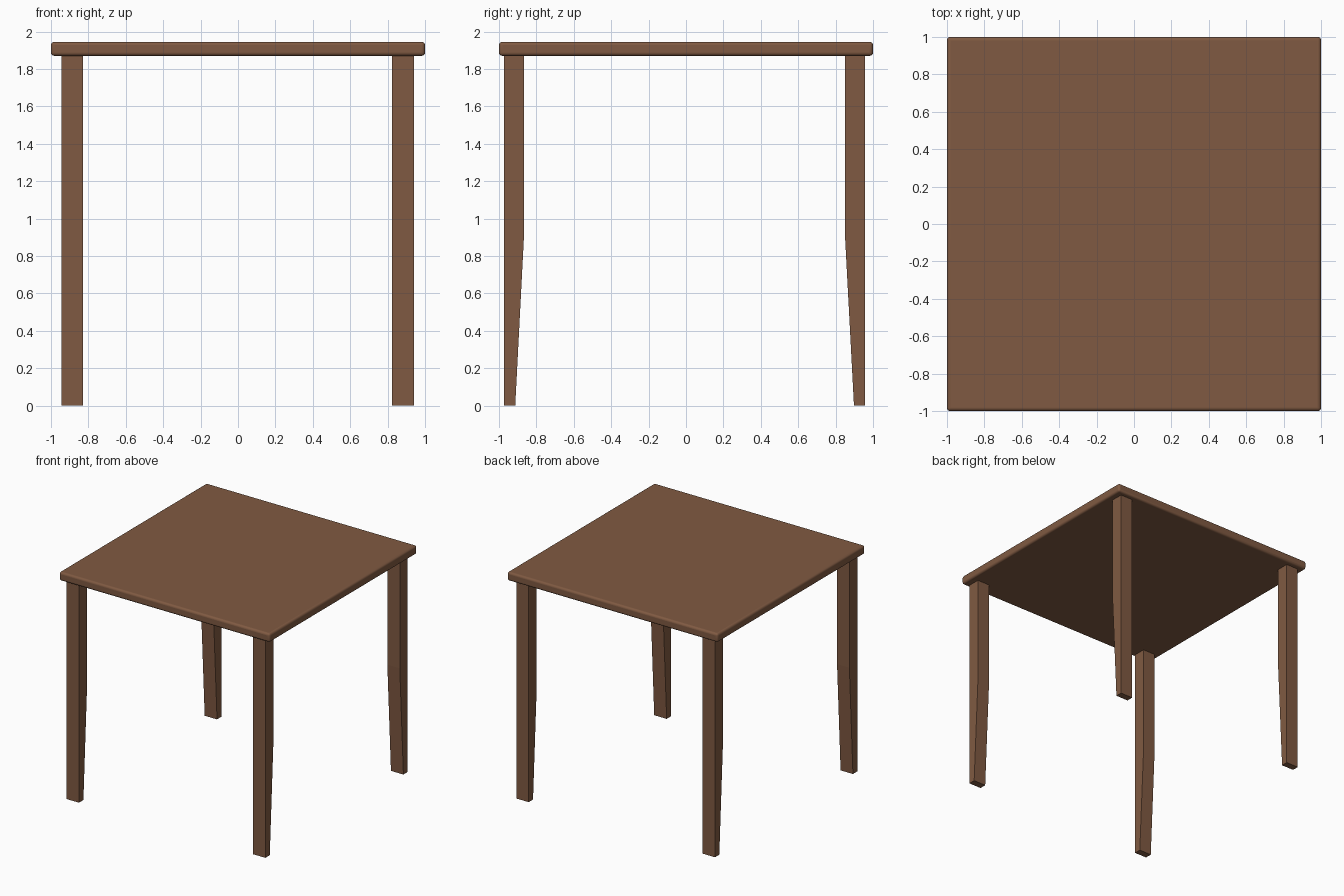
import bpy, bmesh

if "Cube" in bpy.data.objects:
    bpy.data.objects.remove(bpy.data.objects["Cube"])

wood = bpy.data.materials.new("brown wood")
wood.diffuse_color = (0.216, 0.102, 0.054, 1)
wood.use_nodes = True
wood.node_tree.nodes["Principled BSDF"].inputs["Base Color"].default_value = wood.diffuse_color


def add_object(name, bm):
    bmesh.ops.recalc_face_normals(bm, faces=bm.faces)
    mesh = bpy.data.meshes.new(name)
    bm.to_mesh(mesh)
    bm.free()
    mesh.materials.append(wood)
    obj = bpy.data.objects.new(name, mesh)
    bpy.context.collection.objects.link(obj)
    return obj


# Table top: thin square slab with softly rounded edges
Z_UNDER, Z_TOP = 1.87, 1.945
bm = bmesh.new()
bmesh.ops.create_cube(bm, size=1)
bmesh.ops.scale(bm, vec=(2, 2, Z_TOP - Z_UNDER), verts=bm.verts)
bmesh.ops.translate(bm, vec=(0, 0, (Z_TOP + Z_UNDER) / 2), verts=bm.verts)
top = add_object("table_top", bm)
bevel = top.modifiers.new("rounded edges", 'BEVEL')
bevel.width = 0.018
bevel.segments = 4
bpy.context.view_layer.objects.active = top
top.select_set(True)
bpy.ops.object.shade_smooth_by_angle(angle=0.6)
top.select_set(False)


# Legs: side profile (straight outside, inside tapering below the bend) extruded in x
def add_leg(name, x0, x1, y_out, y_in, y_foot, bend=0.93):
    profile = [(y_out, 0), (y_foot, 0), (y_in, bend), (y_in, Z_UNDER), (y_out, Z_UNDER)]
    bm = bmesh.new()
    face = bm.faces.new([bm.verts.new((x0, y, z)) for y, z in profile])
    ext = bmesh.ops.extrude_face_region(bm, geom=[face])
    moved = [v for v in ext["geom"] if isinstance(v, bmesh.types.BMVert)]
    bmesh.ops.translate(bm, vec=(x1 - x0, 0, 0), verts=moved)
    # keep the starting cap so the leg is closed
    if not face.is_valid:
        bmesh.ops.holes_fill(bm, edges=bm.edges)
    add_object(name, bm)


for side, x0, x1 in (("left", -0.945, -0.828), ("right", 0.823, 0.941)):
    add_leg(f"front_{side}_leg", x0, x1, -0.973, -0.865, -0.913)
    add_leg(f"back_{side}_leg", x0, x1, 0.957, 0.849, 0.898)
